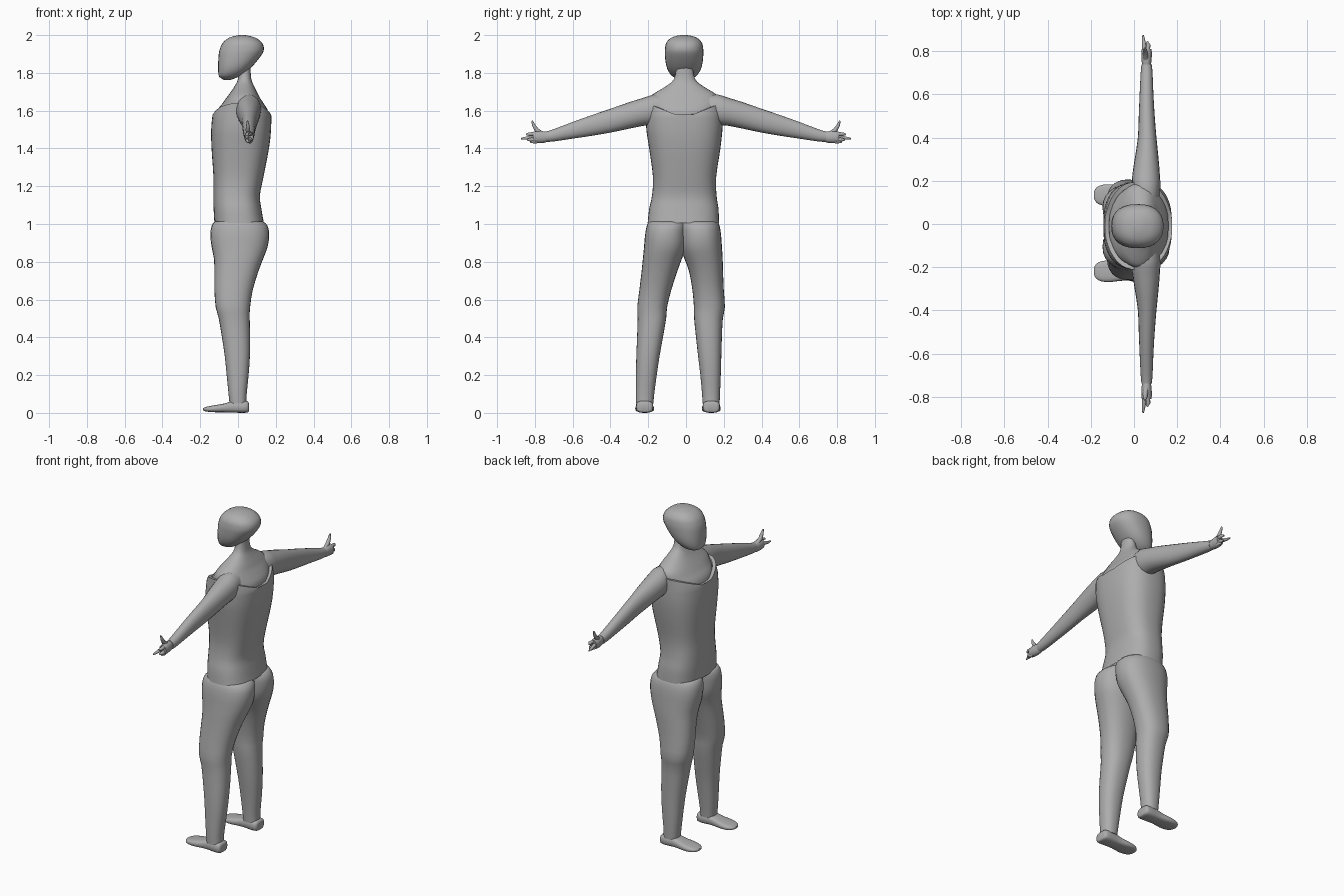
import bpy, bmesh, math
from mathutils import Vector

grey = bpy.data.materials.new("plain grey")
grey.diffuse_color = (0.42, 0.42, 0.42, 1)


def smooth_rows(rows, steps):
    """Interpolate rows of numbers with a Catmull-Rom curve."""
    out = []
    for i in range(len(rows) - 1):
        quad = (rows[max(i - 1, 0)], rows[i], rows[i + 1], rows[min(i + 2, len(rows) - 1)])
        for s in range(steps):
            t = s / steps
            out.append([b + 0.5 * t * (c - a + t * (2 * a - 5 * b + 4 * c - d + t * (3 * (b - c) + d - a)))
                        for a, b, c, d in zip(*quad)])
    return out + [list(rows[-1])]


def skin(name, rings, caps=(True, True), angle=50):
    """Join rings of points into a smooth-shaded tube."""
    bm = bmesh.new()
    vs = [[bm.verts.new(p) for p in r] for r in rings]
    n = len(vs[0])
    for a, b in zip(vs, vs[1:]):
        for i in range(n):
            bm.faces.new((a[i], a[(i + 1) % n], b[(i + 1) % n], b[i]))
    if caps[0]:
        bm.faces.new(vs[0][::-1])
    if caps[1]:
        bm.faces.new(vs[-1])
    bmesh.ops.recalc_face_normals(bm, faces=bm.faces)
    me = bpy.data.meshes.new(name)
    bm.to_mesh(me)
    bm.free()
    me.materials.append(grey)
    ob = bpy.data.objects.new(name, me)
    bpy.context.collection.objects.link(ob)
    bpy.context.view_layer.objects.active = ob
    ob.select_set(True)
    bpy.ops.object.shade_smooth_by_angle(angle=math.radians(angle))
    ob.select_set(False)
    return ob


def oval(a0, a1, b0, b1, power=2.0, n=28):
    """Superellipse filling the box a0..a1, b0..b1."""
    pts = []
    for i in range(n):
        t = 2 * math.pi * i / n
        c, s = math.cos(t), math.sin(t)
        e = 2 / power
        pts.append(((a0 + a1) / 2 + (a1 - a0) / 2 * math.copysign(abs(c) ** e, c),
                    (b0 + b1) / 2 + (b1 - b0) / 2 * math.copysign(abs(s) ** e, s)))
    return pts


def upright(name, rows, power=2.0, steps=3, caps=(True, True), n=28):
    """Loft through rows of z, x0, x1, y0, y1."""
    return skin(name, [[(x, y, r[0]) for x, y in oval(*r[1:], power, n)]
                       for r in smooth_rows(rows, steps)], caps)


def digit(name, points, radii, n=10):
    """Tapered finger along a path in the y-z direction."""
    pts = [Vector(p) for p in points]
    rings = []
    for i, p in enumerate(pts):
        d = (pts[min(i + 1, len(pts) - 1)] - pts[max(i - 1, 0)]).normalized()
        u = d.cross(Vector((0, 0, 1))).normalized()
        v = d.cross(u)
        rings.append([p + radii[i] * (u * math.cos(2 * math.pi * k / n) + v * math.sin(2 * math.pi * k / n))
                      for k in range(n)])
    return skin(name, rings)


# Head: rounded skull narrowing to a forward chin
upright("head", [(1.763, -.075, -.04, -.03, .01), (1.78, -.1, .005, -.07, .05),
                 (1.81, -.105, .05, -.094, .074), (1.85, -.105, .09, -.107, .087),
                 (1.9, -.102, .128, -.112, .092), (1.93, -.095, .137, -.111, .091),
                 (1.96, -.08, .127, -.104, .084), (1.985, -.05, .095, -.08, .06),
                 (1.997, -.01, .055, -.045, .025), (2.0, .01, .035, -.02, 0)], 2.3)

# Neck and shoulders
upright("neck_and_shoulders", [(1.5, -.12, .155, -.19, .17), (1.59, -.115, .16, -.195, .175),
                               (1.635, -.085, .138, -.203, .188), (1.67, -.06, .115, -.195, .18),
                               (1.7, -.038, .1, -.155, .14), (1.73, -.018, .085, -.105, .09),
                               (1.77, .0, .07, -.062, .047), (1.85, .005, .065, -.05, .035)], 2.3)

# Vest: upper rim dips at chest and back and rises to the shoulders
rows = smooth_rows([(1.005, -.125, .137, -.203, .175), (1.08, -.129, .124, -.195, .172),
                    (1.15, -.13, .116, -.18, .162), (1.25, -.13, .135, -.175, .16),
                    (1.4, -.14, .164, -.195, .182), (1.5, -.142, .175, -.21, .193),
                    (1.58, -.135, .176, -.212, .195)], 3)
vest = [[(x, y, r[0]) for x, y in oval(*r[1:], 2.6, 40)] for r in rows]
rim = []
for x, y, z in vest[-1]:
    k = max(0, (abs(y + .01) - .04) / .16)
    rim.append((x + (.02 - x) * .15 * k, y, 1.578 + .062 * k))
vest.append(rim)
vest.append([(x + (.02 - x) * .12, y + (-.01 - y) * .1, z - .003) for x, y, z in rim])
skin("vest", vest, (False, False), 40)

# Trouser legs, each rounding over into half of the hips
LEFT = [(.05, -.045, .045, .088, .178), (.1, -.05, .046, .085, .18), (.2, -.06, .056, .076, .184),
        (.3, -.07, .063, .064, .187), (.4, -.085, .064, .053, .19), (.5, -.102, .062, .043, .195),
        (.56, -.118, .064, .042, .206), (.65, -.125, .078, .034, .2), (.75, -.125, .108, .016, .196),
        (.82, -.128, .135, -.01, .194), (.88, -.14, .157, -.03, .19), (.94, -.146, .165, -.035, .186),
        (.99, -.14, .157, -.04, .178), (1.012, -.125, .135, -.045, .168)]
RIGHT = [(.05, -.045, .045, -.265, -.173), (.1, -.05, .046, -.266, -.168), (.2, -.06, .056, -.265, -.155),
         (.3, -.07, .063, -.263, -.14), (.4, -.085, .064, -.259, -.122), (.5, -.102, .062, -.256, -.105),
         (.56, -.118, .064, -.258, -.1), (.65, -.125, .078, -.247, -.078), (.75, -.125, .108, -.235, -.046),
         (.82, -.128, .135, -.228, -.02), (.88, -.14, .157, -.222, .002), (.94, -.146, .165, -.217, .006),
         (.99, -.14, .157, -.208, .01), (1.012, -.125, .135, -.198, .015)]
upright("left_trouser_leg", LEFT, 2.3, 2)
upright("right_trouser_leg", RIGHT, 2.3, 2)

# Shoes: cross-sections from heel to toe, x, half width, bottom, top
SHOE = [(.058, .03, .008, .05), (.05, .043, .002, .062), (.02, .046, 0, .064), (-.03, .043, .002, .062),
        (-.07, .045, .003, .05), (-.11, .05, .003, .043), (-.15, .047, .005, .036),
        (-.175, .034, .009, .03), (-.186, .014, .014, .024)]
for side, cy in (("left", .134), ("right", -.219)):
    skin(side + "_shoe", [[(x, y, z) for y, z in oval(cy - w, cy + w, z0, z1, 3, 20)]
                          for x, w, z0, z1 in smooth_rows(SHOE, 2)])

# Arms, hands and fingers on both sides
ARM = [(.1, .005, .115, 1.54, 1.68), (.17, -.008, .122, 1.525, 1.685), (.225, -.008, .12, 1.52, 1.668),
       (.3, .003, .114, 1.505, 1.645), (.4, .018, .104, 1.484, 1.61), (.5, .022, .096, 1.467, 1.576),
       (.6, .026, .09, 1.452, 1.54), (.7, .031, .086, 1.437, 1.502), (.74, .035, .082, 1.435, 1.49)]
PALM = [(.73, .038, .078, 1.438, 1.486), (.75, .036, .08, 1.43, 1.49), (.785, .034, .083, 1.428, 1.492),
        (.81, .036, .081, 1.431, 1.488)]
for side, m in (("left", 1), ("right", -1)):
    for part, data in (("arm", ARM), ("hand", PALM)):
        skin(f"{side}_{part}", [[(x, m * y, z) for x, z in oval(*box, 2.1, 20)]
                                for y, *box in smooth_rows(data, 2)])
    # pointing finger, three folded fingers, raised thumb
    digit(side + "_index_finger", [(.05, m * .79, 1.462), (.047, m * .825, 1.458), (.044, m * .85, 1.454),
                                   (.042, m * .874, 1.452)], (.011, .01, .008, .004))
    for k, (z, reach) in enumerate(((1.476, .845), (1.447, .84), (1.437, .825))):
        digit(f"{side}_folded_finger_{k + 1}", [(.062, m * .79, z), (.066, m * (reach - .015), z),
                                                (.06, m * reach, z - .002)], (.011, .01, .005))
    digit(side + "_thumb", [(.055, m * .765, 1.48), (.052, m * .79, 1.497), (.052, m * .806, 1.522),
                            (.05, m * .815, 1.546)], (.012, .012, .009, .004))
